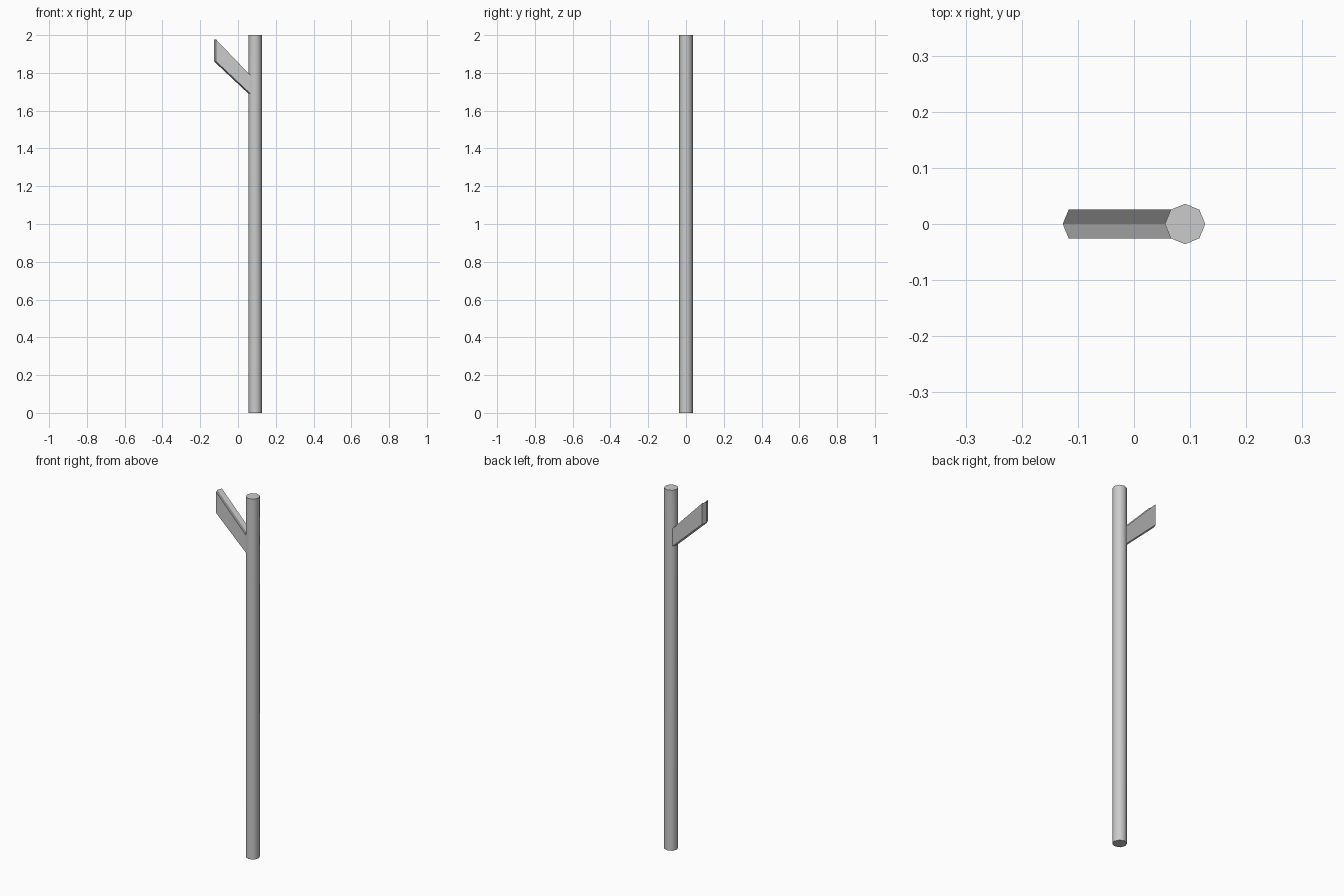
import bpy, bmesh, math

if "Cube" in bpy.data.objects:
    bpy.data.objects.remove(bpy.data.objects["Cube"])

RADIUS, POLE_X = 0.036, 0.091
LEVELS = [0.0, 1.69, 1.787, 2.0]     # foot, branch bottom, branch top, pole top
TIP_X, TIP_LOW, TIP_HIGH = -0.182, 1.861, 1.977

bm = bmesh.new()

# Eight-sided pole made of stacked rings
rings = []
for z in LEVELS:
    rings.append([bm.verts.new((POLE_X + RADIUS * math.cos(i * math.pi / 4),
                                RADIUS * math.sin(i * math.pi / 4), z))
                  for i in range(8)])
branch_faces = []
for level, (low, high) in enumerate(zip(rings, rings[1:])):
    for i in range(8):
        j = (i + 1) % 8
        face = bm.faces.new((low[i], low[j], high[j], high[i]))
        face.smooth = True
        if level == 1 and i in (3, 4):
            branch_faces.append(face)
bm.faces.new(rings[0][::-1])
bm.faces.new(rings[-1])

# Slanted branch extruded from the two left-hand faces of the pole
result = bmesh.ops.extrude_face_region(bm, geom=branch_faces)
tip = [v for v in result["geom"] if isinstance(v, bmesh.types.BMVert)]
bmesh.ops.delete(bm, geom=[f for f in branch_faces if f.is_valid], context='FACES')
for v in tip:
    v.co.z = TIP_HIGH if v.co.z > 1.74 else TIP_LOW
    v.co.x += TIP_X
    for face in v.link_faces:
        face.smooth = False

bmesh.ops.recalc_face_normals(bm, faces=bm.faces)
mesh = bpy.data.meshes.new("branched_pole")
bm.to_mesh(mesh)
bm.free()
bpy.context.collection.objects.link(bpy.data.objects.new("branched_pole", mesh))
